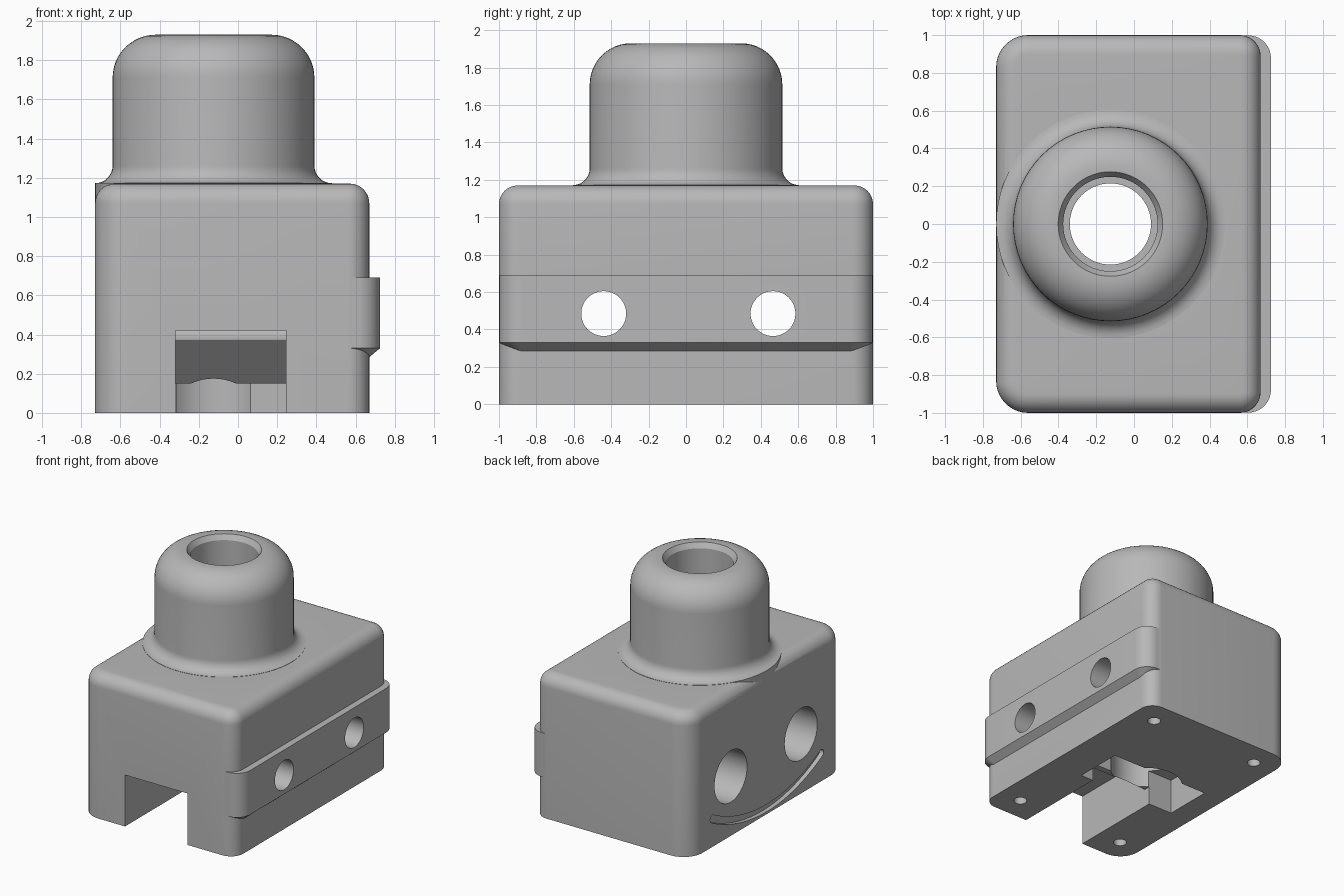
import bpy, bmesh
from math import sin, cos, pi, radians

if "Cube" in bpy.data.objects:
    bpy.data.objects.remove(bpy.data.objects["Cube"])

grey = bpy.data.materials.new("plain_grey")
grey.use_nodes = True
grey.diffuse_color = (0.48, 0.48, 0.48, 1)
grey.node_tree.nodes["Principled BSDF"].inputs["Base Color"].default_value = (0.48, 0.48, 0.48, 1)

AXIS_X = -0.125   # tower and bore axis
HOLE_Z = 0.485


def loft(name, rings):
    """Closed solid through rings of equally many points."""
    bm = bmesh.new()
    rows = [[bm.verts.new(p) for p in ring] for ring in rings]
    n = len(rows[0])
    for a, b in zip(rows, rows[1:]):
        for i in range(n):
            j = (i + 1) % n
            bm.faces.new((a[i], a[j], b[j], b[i]))
    bm.faces.new(rows[0][::-1])
    bm.faces.new(rows[-1])
    bmesh.ops.recalc_face_normals(bm, faces=bm.faces)
    mesh = bpy.data.meshes.new(name)
    bm.to_mesh(mesh)
    bm.free()
    mesh.materials.append(grey)
    obj = bpy.data.objects.new(name, mesh)
    bpy.context.collection.objects.link(obj)
    return obj


def rounded_outline(x0, x1, half_y, r_left, r_right, z, steps=10):
    """Rounded rectangle ring with its own radius on each x side."""
    ring = []
    for k, (x, sx, sy, r) in enumerate(((x1, 1, 1, r_right), (x0, -1, 1, r_left),
                                        (x0, -1, -1, r_left), (x1, 1, -1, r_right))):
        for i in range(steps + 1):
            a = (k + i / steps) * pi / 2
            ring.append((x - sx * r + r * cos(a), sy * (half_y - r) + r * sin(a), z))
    return ring


def lathe(name, profile, x=0, y=0, n=64):
    return loft(name, [[(x + r * cos(2 * pi * i / n), y + r * sin(2 * pi * i / n), z)
                        for i in range(n)] for r, z in profile])


def rod_x(name, x0, x1, y, r, n=48):
    return loft(name, [[(x, y + r * cos(2 * pi * i / n), HOLE_Z + r * sin(2 * pi * i / n))
                        for i in range(n)] for x in (x0, x1)])


def prism_x(name, x0, x1, yz):
    return loft(name, [[(x, y, z) for y, z in yz] for x in (x0, x1)])


def combine(target, other, operation):
    """Apply a boolean and remove the helper solid."""
    mod = target.modifiers.new(operation, 'BOOLEAN')
    mod.operation, mod.solver, mod.object = operation, 'EXACT', other
    with bpy.context.temp_override(object=target, active_object=target):
        bpy.ops.object.modifier_apply(modifier=mod.name)
    bpy.data.objects.remove(other)


# Main block with rounded corners and a rounded top edge
def body_ring(inset, z):
    return rounded_outline(-0.73 + inset, 0.67 - inset, 1 - inset, 0.17 - inset, 0.11 - inset, z)


rings = [body_ring(0, 0)]
for i in range(9):
    a = i / 8 * pi / 2
    rings.append(body_ring(0.1 * (1 - cos(a)), 1.07 + 0.1 * sin(a)))
body = loft("housing_body", rings)

# Side rail with a chamfered lower edge
rail = loft("side_rail", [rounded_outline(0.45, 0.665, 0.9, 0.02, 0.03, 0.28),
                          rounded_outline(0.45, 0.725, 0.9985, 0.02, 0.12, 0.33),
                          rounded_outline(0.45, 0.725, 0.9985, 0.02, 0.12, 0.69)])
combine(body, rail, 'UNION')

# Tower with a flared foot and a rounded crown
profile = [(0.605, 0.95)]
for i in range(9):
    a = i / 8 * pi / 2
    profile.append((0.605 - 0.09 * sin(a), 1.262 - 0.09 * cos(a)))
for i in range(13):
    a = i / 12 * pi / 2
    profile.append((0.295 + 0.22 * cos(a), 1.71 + 0.22 * sin(a)))
combine(body, lathe("tower", profile, AXIS_X), 'UNION')

# Front slot with a sloping end, and the wider pocket behind it
slot = prism_x("slot_cutter", -0.32, 0.245, [(-1.1, -0.1), (-1.1, 0.42), (-0.52, 0.42),
                                            (-0.25, 0.15), (0, 0.15), (0, -0.1)])
pocket = prism_x("pocket_cutter", -0.54, 0.36, [(-0.2, -0.1), (-0.2, 0.29), (0.2, 0.29), (0.2, -0.1)])
combine(body, slot, 'DIFFERENCE')
combine(body, pocket, 'DIFFERENCE')

# Stepped vertical bore
bore = lathe("bore_cutter", [(0.275, -0.1), (0.275, 0.425), (0.215, 0.425), (0.215, 0.65),
                             (0.25, 0.65), (0.25, 1.89), (0.29, 1.95)], AXIS_X)
combine(body, bore, 'DIFFERENCE')

# Cross holes with wide counterbores
for y in (-0.44, 0.465):
    combine(body, rod_x("cross_hole_cutter", -0.6, 0.9, y, 0.12), 'DIFFERENCE')
    combine(body, rod_x("counterbore_cutter", -0.9, -0.36, y, 0.21), 'DIFFERENCE')

# Shallow curved groove with round ends
SPAN, R_MID, R_HALF, Z_MID = radians(28.5), 1.47, 0.03, 1.52
arc = []
for side in (1, -1):
    for i in range(33):
        t, r = side * SPAN * (i / 16 - 1), R_MID + side * R_HALF
        arc.append((r * sin(t), Z_MID - r * cos(t)))
    end = side * SPAN
    for i in range(1, 6):
        b = i * pi / 6
        r, t = R_MID + side * R_HALF * cos(b), end + side * R_HALF / R_MID * sin(b)
        arc.append((r * sin(t), Z_MID - r * cos(t)))
combine(body, prism_x("groove_cutter", -0.8, -0.695, arc), 'DIFFERENCE')

# Fixing holes in the base
for x in (-0.53, 0.47):
    for y in (-0.8, 0.8):
        combine(body, lathe("screw_hole_cutter", [(0.05, -0.1), (0.05, 0.25)], x, y, 24), 'DIFFERENCE')

# Smooth curved surfaces, keep machined edges crisp
bpy.ops.object.select_all(action='DESELECT')
body.select_set(True)
bpy.context.view_layer.objects.active = body
bpy.ops.object.shade_smooth_by_angle(angle=radians(25))
